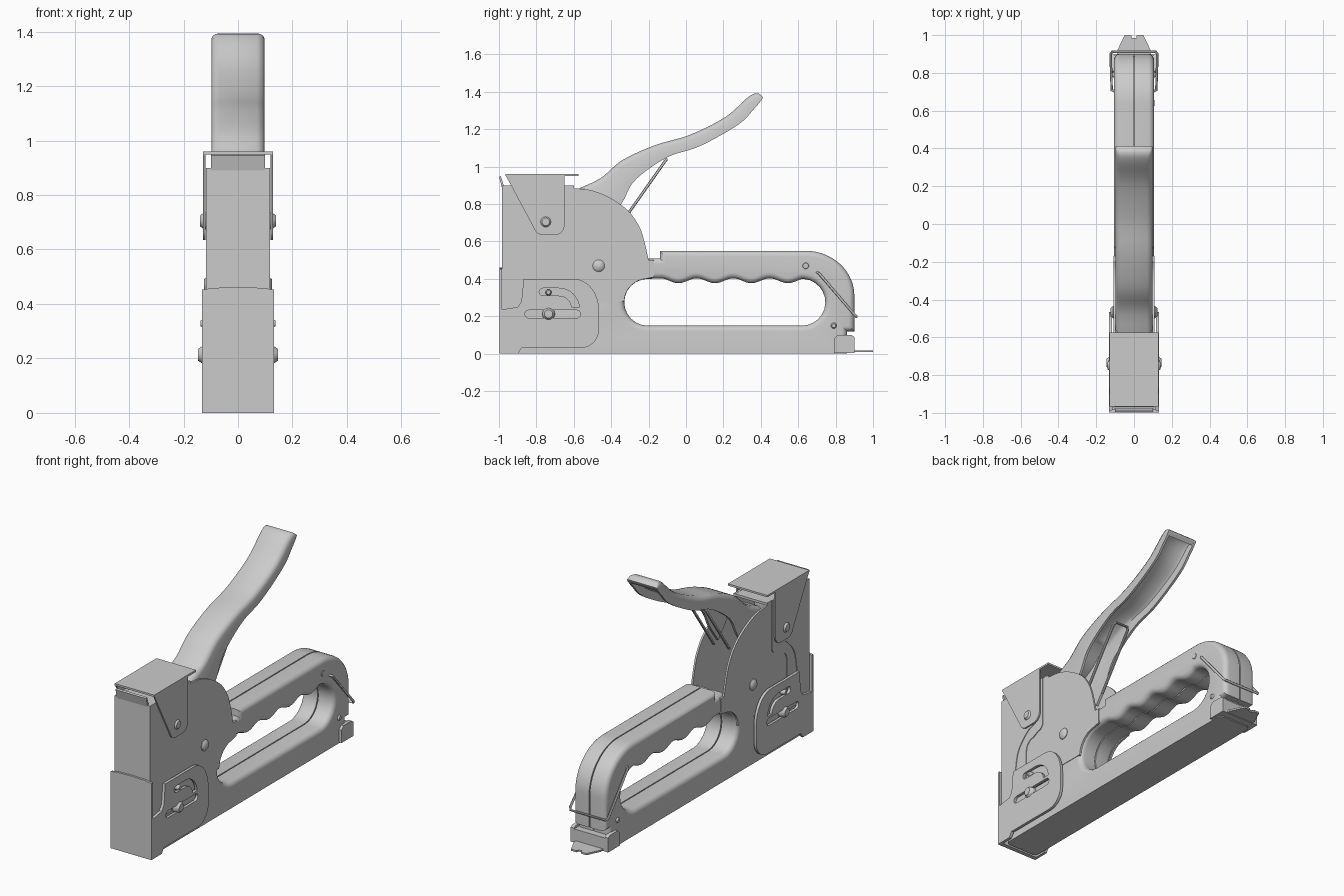
import bpy, bmesh
from math import radians, sin, cos, pi
from mathutils import Matrix, Vector

if "Cube" in bpy.data.objects:
    bpy.data.objects.remove(bpy.data.objects["Cube"])


# ---------- helpers ----------
def finish(name, bm, angle=35):
    bmesh.ops.recalc_face_normals(bm, faces=bm.faces)
    me = bpy.data.meshes.new(name)
    bm.to_mesh(me)
    bm.free()
    me.polygons.foreach_set("use_smooth", [True] * len(me.polygons))
    me.set_sharp_from_angle(angle=radians(angle))
    ob = bpy.data.objects.new(name, me)
    bpy.context.collection.objects.link(ob)
    return ob


def curve_bmesh(cu):
    tmp = bpy.data.objects.new("tmp", cu)
    bpy.context.collection.objects.link(tmp)
    deps = bpy.context.evaluated_depsgraph_get()
    me = bpy.data.meshes.new_from_object(tmp.evaluated_get(deps))
    bm = bmesh.new()
    bm.from_mesh(me)
    bpy.data.objects.remove(tmp)
    bpy.data.curves.remove(cu)
    bpy.data.meshes.remove(me)
    bmesh.ops.remove_doubles(bm, verts=bm.verts, dist=1e-5)
    return bm


def add_spline(cu, pts, closed):
    s = cu.splines.new('POLY')
    s.points.add(len(pts) - 1)
    for p, c in zip(s.points, pts):
        p.co = (c[0], c[1], c[2] if len(c) > 2 else 0, 1)
    s.use_cyclic_u = closed


def plate(name, loops, a, b, axis='x', bevel=0.0, inset=0.0, clips=()):
    """Extrude outline (with holes) between a and b along an axis."""
    cu = bpy.data.curves.new(name, 'CURVE')
    cu.dimensions, cu.fill_mode = '2D', 'BOTH'
    cu.extrude = (b - a) / 2 - bevel
    cu.bevel_depth, cu.bevel_resolution = bevel, 4
    cu.offset = -bevel - inset
    for lp in loops:
        add_spline(cu, lp, True)
    bm = curve_bmesh(cu)
    m = (a + b) / 2
    bm.transform({'x': Matrix(((0, 0, 1, m), (1, 0, 0, 0), (0, 1, 0, 0), (0, 0, 0, 1))),
                  'y': Matrix(((1, 0, 0, 0), (0, 0, 1, m), (0, 1, 0, 0), (0, 0, 0, 1))),
                  'z': Matrix.Translation((0, 0, m))}[axis])
    for co, no in clips:
        cut = bmesh.ops.bisect_plane(bm, geom=bm.verts[:] + bm.edges[:] + bm.faces[:],
                                     plane_co=co, plane_no=no, clear_outer=True)
        edges = [e for e in cut['geom_cut'] if isinstance(e, bmesh.types.BMEdge)]
        bmesh.ops.triangle_fill(bm, edges=edges, use_beauty=True)
    return finish(name, bm)


def both(name, loops, a, b, **kw):
    plate(name + "_right", loops, a, b, **kw)
    plate(name + "_left", loops, -b, -a, **kw)


def box(name, x, y0, y1, z0, z1):
    plate(name, [[(y0, z0), (y1, z0), (y1, z1), (y0, z1)]], -x, x)


def tube(name, pts, r):
    cu = bpy.data.curves.new(name, 'CURVE')
    cu.dimensions, cu.bevel_depth, cu.bevel_resolution = '3D', r, 3
    cu.use_fill_caps = True
    add_spline(cu, pts, False)
    finish(name, curve_bmesh(cu))


def arc(cy, cz, ry, rz, a0, a1, n=12):
    return [(cy + ry * cos(radians(a0 + (a1 - a0) * i / n)),
             cz + rz * sin(radians(a0 + (a1 - a0) * i / n))) for i in range(n + 1)]


def smooth(pts, n=5):
    """Catmull-Rom through the points."""
    p = [Vector(q) for q in pts]
    p = [2 * p[0] - p[1]] + p + [2 * p[-1] - p[-2]]
    out = []
    for i in range(1, len(p) - 2):
        a, b, c, d = p[i - 1:i + 3]
        for k in range(n):
            t = k / n
            out.append(0.5 * (2 * b + (c - a) * t + (2 * a - 5 * b + 4 * c - d) * t * t
                              + (3 * b - a - 3 * c + d) * t ** 3))
    return out + [p[-2]]


def rivet(name, y, z, r, x0, x1, sides=(1, -1)):
    for s in sides:
        bm = bmesh.new()
        d = (x1 - x0) / 2
        for h, r1, r2, c in ((d, r, r, x0 + d / 2), (d, r, r * 0.65, x0 + 1.5 * d)):
            m = Matrix.Translation((s * c, y, z)) @ Matrix.Rotation(s * pi / 2, 4, 'Y')
            bmesh.ops.create_cone(bm, cap_ends=True, segments=24, radius1=r1, radius2=r2, depth=h, matrix=m)
        finish(name + ("_right" if s > 0 else "_left"), bm, 50)


# ---------- grip frame: two half shells with a seam ----------
wave = [(y, 0.39 - 0.013 * cos(2 * pi * (y + 0.04) / 0.195))
        for y in [0.62 - 0.75 * i / 48 for i in range(49)]]
hole = arc(-0.205, 0.275, 0.125, 0.125, 90, 270) + arc(0.62, 0.275, 0.125, 0.125, -90, 85) + wave
outline = ([(-0.96, -0.05), (0.86, -0.05), (0.86, 0.12), (0.9, 0.12)]
           + arc(0.64, 0.31, 0.26, 0.24, 0, 90, 16)
           + [(-0.14, 0.55), (-0.14, 0.51), (-0.22, 0.51), (-0.5, 0.29), (-0.96, 0.29)])
floor = ((0, 0, 0), (0, 0, -1))
for s, side in ((1, "right"), (-1, "left")):
    plate("grip_half_" + side, [outline, hole], -0.106, 0.106, bevel=0.03,
          clips=[floor, ((s * 0.003, 0, 0), (-s, 0, 0))])
plate("grip_core", [outline, hole], -0.006, 0.006, inset=0.01, clips=[floor])

# ---------- head: dome side plates, overlay strip, front channel ----------
dome = smooth([(-0.6, 0.885), (-0.5, 0.872), (-0.4, 0.83), (-0.31, 0.765), (-0.25, 0.68),
               (-0.22, 0.59), (-0.2, 0.5)])
both("head_plate", [[(-0.97, 0.28), (-0.97, 0.9), (-0.6, 0.9)] + [tuple(p) for p in dome]
     + [(-0.17, 0.5), (-0.17, 0.41)] + arc(-0.205, 0.275, 0.126, 0.126, 95, 178)
     + [(-0.48, 0.28), (-0.52, 0.24), (-0.9, 0.24)]], 0.098, 0.109)
front_curve = smooth([(-0.70, 0.64), (-0.77, 0.61), (-0.84, 0.53), (-0.865, 0.43), (-0.88, 0.27)])
front_curve = [tuple(p) for p in front_curve]
both("head_overlay", [[(-0.975, 0.2), (-0.975, 0.9), (-0.64, 0.9)]
     + arc(-0.68, 0.62, 0.04, 0.04, 0, -90, 6) + arc(-0.72, 0.5, 0.06, 0.06, 90, 180, 6)
     + [(-0.78, 0.2)]], 0.105, 0.113)
both("front_channel_side", [[(-0.985, 0.2), (-0.985, 0.9), (-0.70, 0.9)] + front_curve + [(-0.88, 0.2)]],
     0.108, 0.117)
box("front_channel_face", 0.117, -0.985, -0.972, 0.0, 0.9)
box("head_top", 0.1, -0.97, -0.6, 0.885, 0.899)
box("plunger", 0.07, -0.95, -0.74, 0.03, 0.885)
plate("front_tab", [[(-0.985, 0.89), (-0.972, 0.89), (-0.99, 0.95), (-0.999, 0.945)]], -0.1, 0.1)

# ---------- spring cap ----------
box("cap_top", 0.129, -0.965, -0.575, 0.949, 0.96)
both("cap_side", [[(-0.965, 0.955), (-0.815, 0.675)] + arc(-0.765, 0.685, 0.05, 0.05, 200, 270, 6)
     + arc(-0.7, 0.685, 0.05, 0.05, 270, 360, 6) + [(-0.65, 0.955)]], 0.12, 0.129)

# ---------- nose cover with slots ----------
slot = arc(-0.585, 0.212, 0.021, 0.021, -90, 90, 8) + arc(-0.84, 0.212, 0.021, 0.021, 90, 270, 8)
hook = (arc(-0.68, 0.24, 0.11, 0.11, 90, 5, 8) + arc(-0.68, 0.24, 0.07, 0.07, 5, 90, 8)
        + arc(-0.765, 0.33, 0.02, 0.02, 270, 90, 8))
both("nose_side", [[(-0.99, 0.0), (-0.99, 0.235), (-0.9, 0.25), (-0.88, 0.28), (-0.868, 0.4), (-0.6, 0.4)]
     + arc(-0.6, 0.23, 0.135, 0.17, 85, 0, 10) + arc(-0.565, 0.13, 0.1, 0.1, 0, -90, 8)
     + [(-0.88, 0.03), (-0.9, 0.0)], slot, hook], 0.117, 0.133)
plate("nose_front", [[(-0.133, 0), (0.133, 0), (0.133, 0.452), (0.09, 0.459), (0, 0.461),
                      (-0.09, 0.459), (-0.133, 0.452)]], -0.997, -0.984, axis='y')

# ---------- squeeze lever: hollow channel ----------
top = smooth([(-.58, .88), (-.455, .94), (-.34, 1.035), (-.165, 1.115), (.02, 1.17),
              (.21, 1.265), (.33, 1.37), (.38, 1.392), (.412, 1.372)])
low = smooth([(-.42, .70), (-.34, .81), (-.27, .93), (-.1, 1.05), (.075, 1.11),
              (.28, 1.225), (.365, 1.31), (.395, 1.345), (.408, 1.362)])
bm, rings = bmesh.new(), []
for i, (t, b) in enumerate(zip(top, low)):
    h, d = (t - b).length, (t - b).normalized()
    w, r = 0.097, min(0.028, h * 0.4)
    ih = max(h - 0.018, 0.001) if i < len(top) - 6 else 0.001
    half = [(w, 0), (w, h - r), (w - 0.3 * r, h - 0.3 * r), (w - r, h)]
    inner = [(w - 0.014, 0), (w - 0.014, ih * 0.8), (w - 0.03, ih)]
    sec = half + [(-x, v) for x, v in half[::-1]] + [(-x, v) for x, v in inner] + inner[::-1]
    rings.append([bm.verts.new((x, b.x + d.x * v, b.y + d.y * v)) for x, v in sec])
for p, q in zip(rings, rings[1:]):
    for i in range(len(p)):
        j = (i + 1) % len(p)
        bm.faces.new((p[i], p[j], q[j], q[i]))
bm.faces.new(rings[0])
bm.faces.new(rings[-1])
finish("lever", bm, 50)
tube("lever_wire", [(-.05, -.33, .72), (-.05, -.115, 1.025), (-.04, -.105, 1.038), (.04, -.105, 1.038),
                    (.05, -.115, 1.025), (.05, -.33, .72)], 0.008)

# ---------- magazine end: bracket, tongue, bail wire ----------
both("latch_side", [[(0.79, 0.005), (0.9, 0.005), (0.9, 0.09), (0.885, 0.1), (0.81, 0.1), (0.79, 0.08)]],
     0.1, 0.122)
box("latch_back", 0.118, 0.855, 0.9, 0.005, 0.085)
plate("magazine_tongue", [[(-0.09, 0.8), (0.09, 0.8), (0.088, 0.92), (0.05, 1.0), (0.015, 1.0), (0.012, 0.985),
                           (-0.012, 0.985), (-0.015, 1.0), (-0.05, 1.0), (-0.088, 0.92)]],
      0.008, 0.018, axis='z')
tube("bail_wire", [(-.1, .7, .435), (-.118, .71, .43), (-.124, .9, .21), (-.115, .912, .197),
                   (.115, .912, .197), (.124, .9, .21), (.118, .71, .43), (.1, .7, .435)], 0.007)

# ---------- rivets and pins ----------
rivet("cap_rivet", -0.75, 0.705, 0.031, 0.11, 0.139)
rivet("pivot_rivet", -0.467, 0.47, 0.032, 0.1, 0.124)
rivet("nose_rivet", -0.735, 0.213, 0.034, 0.11, 0.146)
rivet("nose_pin", -0.735, 0.328, 0.016, 0.11, 0.138)
rivet("rear_pin", 0.79, 0.15, 0.016, 0.095, 0.115)
rivet("grip_screw", 0.64, 0.47, 0.022, 0.09, 0.109, sides=(1,))
